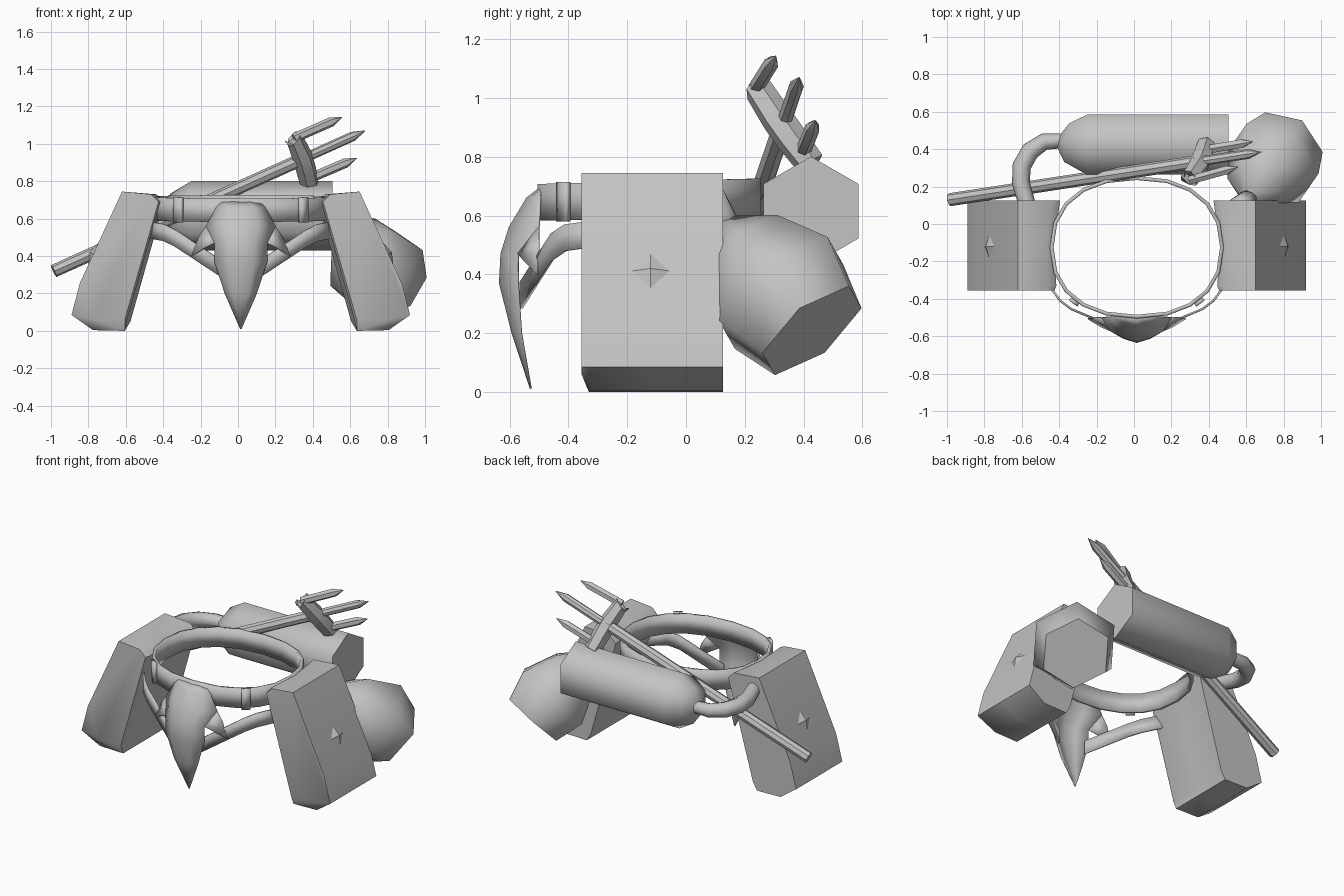
import bpy, bmesh, math
from mathutils import Vector

cube = bpy.data.objects.get("Cube")
if cube:
    bpy.data.objects.remove(cube, do_unlink=True)

grey = bpy.data.materials.new("plain_grey")
grey.use_nodes = True
grey.diffuse_color = (0.55, 0.55, 0.55, 1)
bsdf = next(n for n in grey.node_tree.nodes if n.type == "BSDF_PRINCIPLED")
bsdf.inputs["Base Color"].default_value = (0.55, 0.55, 0.55, 1)

CX = 0.015  # the belt's plane of symmetry


def finish(name, bm, angle=40, thickness=0):
    bmesh.ops.remove_doubles(bm, verts=bm.verts, dist=0.0005)
    bmesh.ops.recalc_face_normals(bm, faces=bm.faces)
    mesh = bpy.data.meshes.new(name)
    bm.to_mesh(mesh)
    bm.free()
    mesh.materials.append(grey)
    ob = bpy.data.objects.new(name, mesh)
    bpy.context.collection.objects.link(ob)
    if thickness:
        solid = ob.modifiers.new("thickness", "SOLIDIFY")
        solid.thickness = thickness
        solid.offset = 0
    bpy.ops.object.select_all(action="DESELECT")
    ob.select_set(True)
    bpy.context.view_layer.objects.active = ob
    bpy.ops.object.shade_smooth_by_angle(angle=math.radians(angle))
    return ob


def loft(name, rings, closed=True, angle=40, thickness=0):
    """Skin matching rows of points; closed rows also get end caps."""
    bm = bmesh.new()
    rows = [[bm.verts.new(p) for p in ring] for ring in rings]
    n = len(rows[0])
    for a, b in zip(rows, rows[1:]):
        for i in range(n if closed else n - 1):
            j = (i + 1) % n
            bm.faces.new((a[i], a[j], b[j], b[i]))
    if closed:
        bm.faces.new(rows[0])
        bm.faces.new(rows[-1])
    return finish(name, bm, angle, thickness)


def tube(name, path, radii, sides=6, up=(0, 0, 1), angle=40):
    path = [Vector(p) for p in path]
    rings = []
    for i, p in enumerate(path):
        d = (path[min(i + 1, len(path) - 1)] - path[max(i - 1, 0)]).normalized()
        side = d.cross(Vector(up)).normalized()
        top = side.cross(d)
        turns = [math.tau * k / sides for k in range(sides)]
        rings.append([p + radii[i] * (top * math.cos(t) + side * math.sin(t)) for t in turns])
    return loft(name, rings, angle=angle)


def ribbon(name, points, height, thickness=0.02):
    h = Vector((0, 0, height / 2))
    return loft(name, [[Vector(p) - h, Vector(p) + h] for p in points], False, 35, thickness)


# Waist belt, a rounded oval band that dips to the front
def belt_point(t, grow=0):
    c, s = math.cos(t), math.sin(t)
    x = math.copysign(abs(c) ** 0.88, c) * (0.455 + grow)
    y = math.copysign(abs(s) ** 0.88, s) * (0.37 + grow) - 0.125
    return (CX + x, y, 0.65 + 0.025 * (y + 0.3))


ribbon("belt", [belt_point(math.tau * k / 20) for k in range(21)], 0.125)

# Side pouches, with belt loops, hanging straps and diamond studs
profile = [(0.41, 0.69), (0.45, 0.73), (0.635, 0.745), (0.86, 0.257),
           (0.905, 0.085), (0.79, 0.004), (0.62, 0.0), (0.59, 0.05)]
for side, label in ((1, "left"), (-1, "right")):
    rings = []
    for y, dent in ((-0.355, 0.03), (-0.33, 0.02), (-0.12, 0.035), (0.125, 0)):
        lift = 0.06 if y < -0.34 else 0
        rings.append([(CX + side * (x + (dent if i in (0, 1, 7) else 0)), y,
                       max(z, lift)) for i, (x, z) in enumerate(profile)])
    loft(label + "_pouch", rings, angle=50)

    stud = bmesh.new()
    out = Vector((side * 0.91, 0, 0.42))
    slope = Vector((side * -0.42, 0, 0.91))
    mid = Vector((CX + side * 0.785, -0.12, 0.41))
    across = Vector((0, 0.075, 0))
    rim = [stud.verts.new(mid + v) for v in (slope * 0.075, across, slope * -0.075, -across)]
    tip = stud.verts.new(mid + out * 0.025)
    for i in range(4):
        stud.faces.new((rim[i], rim[(i + 1) % 4], tip))
    finish(label + "_stud", stud, 10)

    ribbon(label + "_front_strap",
           [(CX + side * x, y, z) for x, y, z in
            ((0.49, -0.3, 0.54), (0.41, -0.41, 0.525), (0.35, -0.455, 0.495),
             (0.1, -0.56, 0.33))], 0.09, 0.012)
    centre = -math.pi / 2 + side * 0.75
    ribbon(label + "_belt_loop", [belt_point(centre + k * 0.07, 0.015) for k in (-1, 0, 1)], 0.135)

# Leaf-shaped front flap: z, half width, ridge y, edge y
rows = [(0.69, 0.1, -0.5, -0.49), (0.66, 0.13, -0.54, -0.495), (0.56, 0.185, -0.6, -0.5),
        (0.47, 0.14, -0.628, -0.571), (0.37, 0.14, -0.633, -0.571),
        (0.2, 0.085, -0.59, -0.56), (0.012, 0.003, -0.528, -0.527)]
leaf = []
for z, w, ridge, edge in rows:
    bend = edge + (ridge - edge) * 0.65
    leaf.append([(CX + w * k, (edge, bend, ridge)[2 - round(abs(k) * 2)], z)
                 for k in (-1, -0.5, 0, 0.5, 1)])
loft("leaf_flap", leaf, False, 50, 0.006)

# Pointed side lobes of the leaf
for side, label in ((1, "left"), (-1, "right")):
    lobe = bmesh.new()
    corners = ((0.185, -0.5, 0.56), (0.225, -0.5, 0.5), (0.262, -0.506, 0.4),
               (0.19, -0.55, 0.445), (0.14, -0.571, 0.47))
    lobe.faces.new([lobe.verts.new((CX + side * x, y, z)) for x, y, z in corners])
    finish(label + "_leaf_lobe", lobe, 40, 0.006)

# Six-sided flask lying across the back, with its curved spout
tube("flask", [(0.505, 0.425, 0.615), (-0.25, 0.425, 0.615), (-0.36, 0.435, 0.615),
               (-0.4, 0.445, 0.615)], [0.186, 0.186, 0.12, 0.045], 6, angle=65)
tube("flask_spout", [(-0.39, 0.445, 0.615), (-0.48, 0.44, 0.615), (-0.555, 0.39, 0.62),
                     (-0.6, 0.31, 0.63), (-0.605, 0.22, 0.64), (-0.57, 0.1, 0.66)],
     [0.04, 0.045, 0.05, 0.05, 0.048, 0.045], 8, angle=60)

# Tied sack behind the left pouch
start, axis = Vector((0.62, 0.15, 0.55)), Vector((0.4, 0.58, -0.71))
tube("sack", [start + axis * t for t in (-0.02, 0.1, 0.3, 0.48)],
     [0.05, 0.175, 0.27, 0.215], 6, angle=60)
frill = []
for t, r in ((0, 0.04), (-0.13, 0.075)):
    across = axis.cross(Vector((0, 0, 1))).normalized()
    top = across.cross(axis).normalized()
    frill.append([start + axis * (t - (0.05 if t and k % 2 else 0))
                  + r * (across * math.cos(k * math.pi / 4) + top * math.sin(k * math.pi / 4))
                  for k in range(9)])
loft("sack_frill", frill, False, 20, 0.01)

# Three-pronged hand rake: handle running into the middle prong
butt, point = Vector((-0.985, 0.13, 0.32)), Vector((0.68, 0.385, 1.07))
tube("rake_handle", [butt, butt.lerp(point, 0.8), butt.lerp(point, 0.81),
                     butt.lerp(point, 0.96), point], [0.035, 0.035, 0.026, 0.026, 0.002], 8)
for label, base, end in (("upper", (0.3, 0.235, 1.03), (0.555, 0.305, 1.142)),
                         ("lower", (0.37, 0.395, 0.81), (0.635, 0.44, 0.923))):
    a, b = Vector(base), Vector(end)
    tube(label + "_prong", [a, a.lerp(b, 0.78), b], [0.026, 0.026, 0.002], 6)
tube("rake_crossbar", [(0.265, 0.25, 1.0), (0.3, 0.245, 1.03), (0.345, 0.31, 0.93),
                       (0.365, 0.36, 0.86), (0.385, 0.425, 0.775)],
     [0.025, 0.05, 0.055, 0.055, 0.05], 6, up=(0.9, 0.15, 0.4), angle=35)
